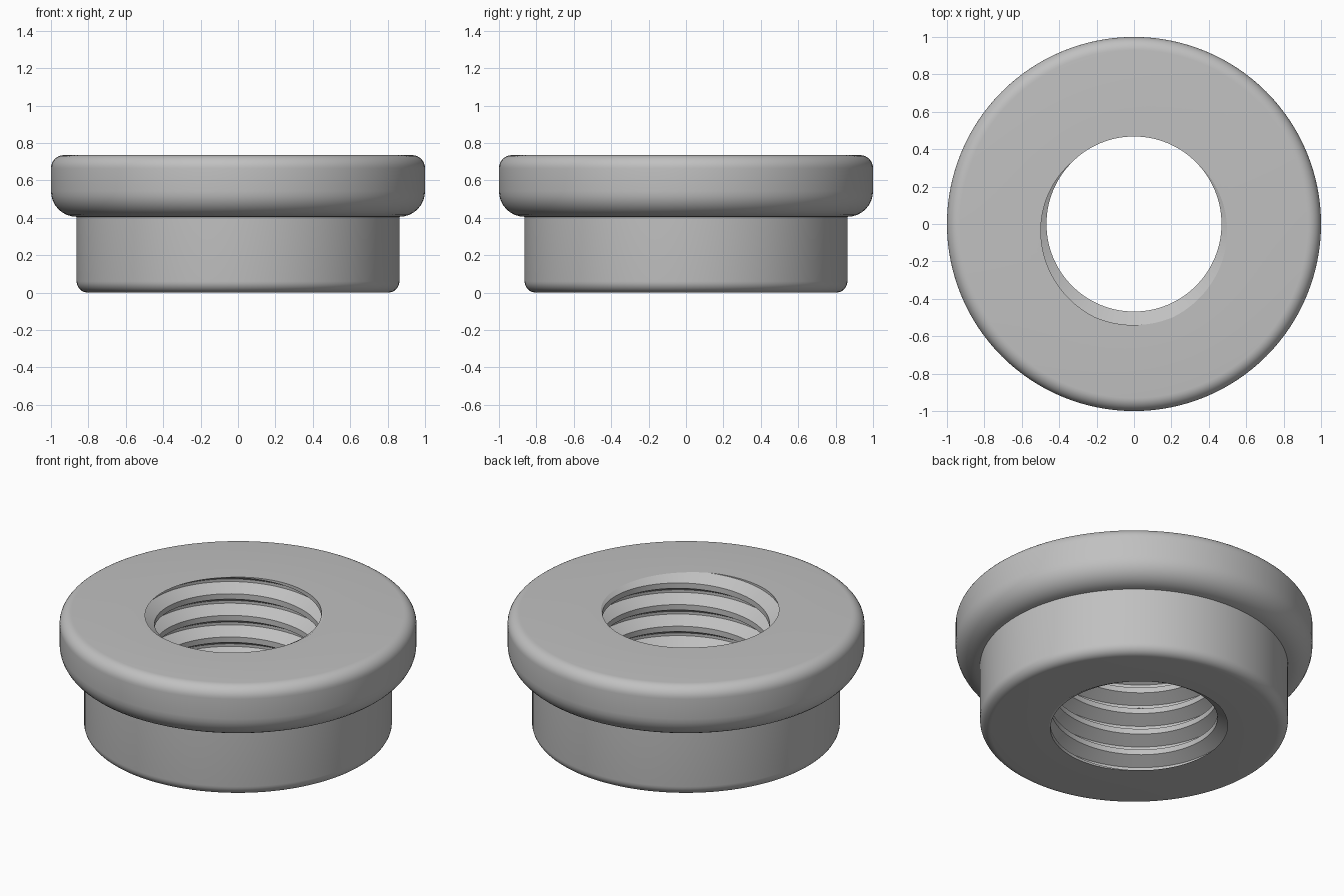
import bpy
import bmesh
from math import sin, cos, pi, radians, tau

cube = bpy.data.objects.get("Cube")
if cube:
    bpy.data.objects.remove(cube, do_unlink=True)

HEIGHT = 0.735
FLANGE_Z = 0.405
FLANGE_R = 1.0
BODY_R = 0.863
PITCH = HEIGHT / 5.5
MINOR_R = 0.468
MAJOR_R = MINOR_R + 0.541 * PITCH
STEPS = 128          # segments per turn


def arc(cx, cz, radius, start, end, count=8):
    """Rounded corner as (radius, height) points, angles in degrees."""
    angles = [radians(start + (end - start) * i / count) for i in range(count + 1)]
    return [(cx + radius * cos(a), cz + radius * sin(a)) for a in angles]


def sweep(bm, profile, steps, place):
    """Sweep a profile through steps; place(r, z, i) gives each position."""
    rows = [[bm.verts.new(place(r, z, i)) for r, z in profile] for i in range(steps + 1)]
    for a, b in zip(rows, rows[1:]):
        for j in range(len(profile) - 1):
            bm.faces.new((a[j], b[j], b[j + 1], a[j + 1]))


def turned(r, z, i):
    a = tau * i / STEPS
    return (r * cos(a), r * sin(a), z)


START_TURN = -7


def helical(r, z, i):
    turn = START_TURN + i / STEPS
    a = tau * turn - pi / 2
    return (r * cos(a), r * sin(a), HEIGHT + PITCH * turn + z)


bm = bmesh.new()

# Threaded bore: one pitch of groove and crest swept along a right-hand helix
thread = [(MINOR_R, -3 / 8), (MAJOR_R, -1 / 16), (MAJOR_R, 1 / 16),
          (MINOR_R, 3 / 8), (MINOR_R, 5 / 8)]
sweep(bm, [(r, z * PITCH) for r, z in thread], 8 * STEPS, helical)
bmesh.ops.remove_doubles(bm, verts=bm.verts[:], dist=0.0001)

# Trim the bore flush with both end faces
for z, direction in ((0, -1), (HEIGHT, 1)):
    bmesh.ops.bisect_plane(bm, geom=bm.verts[:] + bm.edges[:] + bm.faces[:], dist=0.00001,
                           plane_co=(0, 0, z), plane_no=(0, 0, direction), clear_outer=True)

# Outer wall: rounded body, step and rounded flange
edge, under, top = 0.06, FLANGE_R - BODY_R, 0.07
outline = (arc(BODY_R - edge, edge, edge, -90, 0)
           + arc(BODY_R, FLANGE_Z + under, under, -90, 0)
           + arc(FLANGE_R - top, HEIGHT - top, top, 0, 90))
sweep(bm, outline, STEPS, turned)
bmesh.ops.remove_doubles(bm, verts=bm.verts[:], dist=0.0001)

# Flat end faces between the bore and the outer wall
for z in (0, HEIGHT):
    rim = [e for e in bm.edges if e.is_boundary
           and all(abs(v.co.z - z) < 0.001 for v in e.verts)]
    bmesh.ops.triangle_fill(bm, edges=rim, use_beauty=True, normal=(0, 0, 1))

bmesh.ops.recalc_face_normals(bm, faces=bm.faces[:])
mesh = bpy.data.meshes.new("threaded_collar")
bm.to_mesh(mesh)
bm.free()

collar = bpy.data.objects.new("threaded_collar", mesh)
bpy.context.collection.objects.link(collar)

# Plain grey metal
grey = bpy.data.materials.new("light_grey")
grey.use_nodes = True
colour = (0.53, 0.53, 0.53, 1)
grey.diffuse_color = colour
grey.node_tree.nodes["Principled BSDF"].inputs["Base Color"].default_value = colour
mesh.materials.append(grey)

bpy.ops.object.select_all(action="DESELECT")
collar.select_set(True)
bpy.context.view_layer.objects.active = collar
bpy.ops.object.shade_smooth_by_angle(angle=radians(20))
